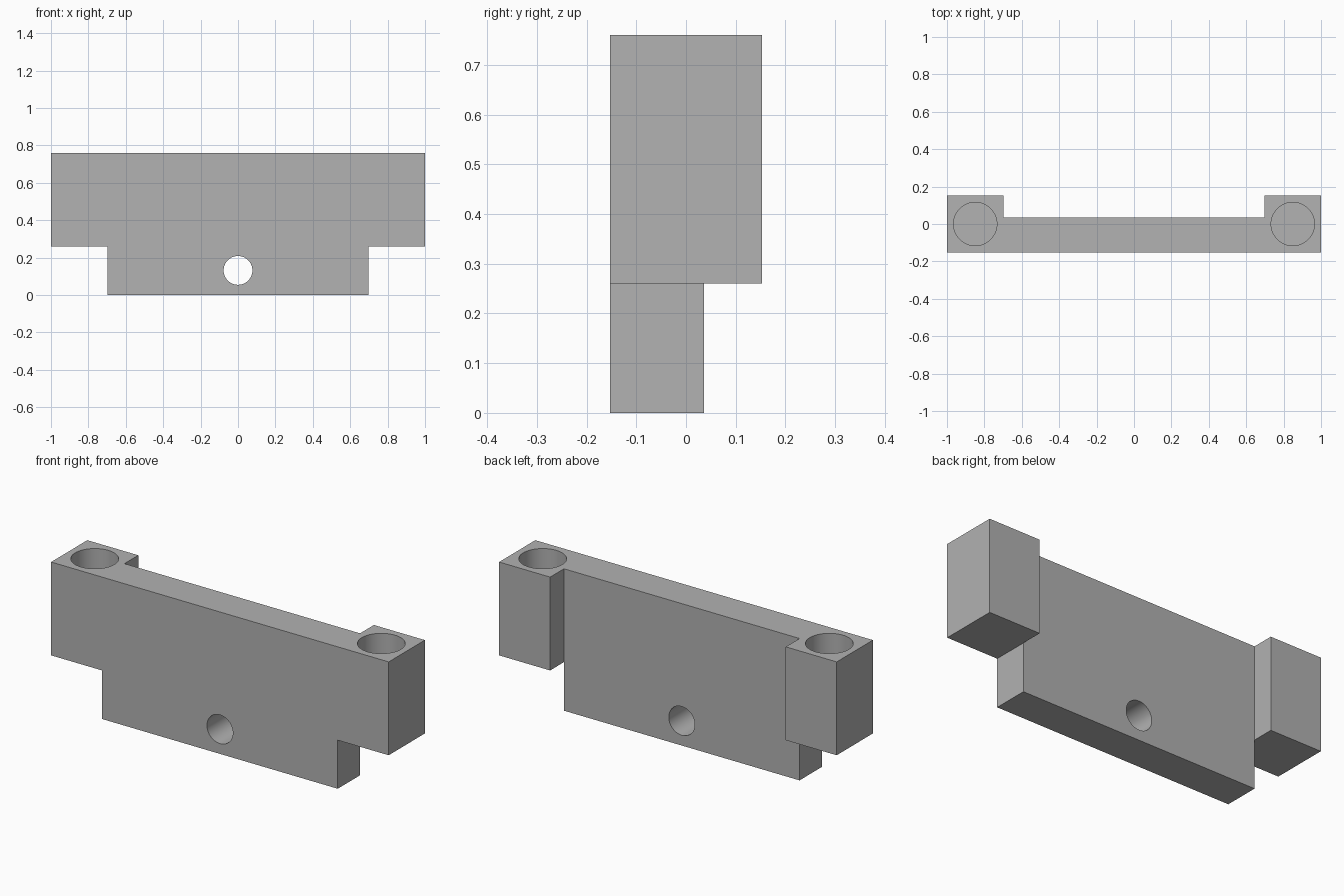
import bpy
import bmesh
import math
from mathutils import Vector

if "Cube" in bpy.data.objects:
    bpy.data.objects.remove(bpy.data.objects["Cube"], do_unlink=True)

TOP, STEP = 0.76, 0.26
FRONT, PLATE_BACK, LUG_BACK = -0.153, 0.036, 0.153
INNER = 0.698

grey = bpy.data.materials.new("plain grey")
grey.use_nodes = True
grey.diffuse_color = (0.445, 0.445, 0.445, 1)
grey.node_tree.nodes["Principled BSDF"].inputs["Base Color"].default_value = grey.diffuse_color


def prism(name, outline, depth):
    """Extrude a closed outline along a vector into a solid."""
    bm = bmesh.new()
    face = bm.faces.new([bm.verts.new(p) for p in outline])
    extruded = bmesh.ops.extrude_face_region(bm, geom=[face], use_keep_orig=True)
    moved = [e for e in extruded["geom"] if isinstance(e, bmesh.types.BMVert)]
    bmesh.ops.translate(bm, verts=moved, vec=Vector(depth))
    bmesh.ops.recalc_face_normals(bm, faces=bm.faces)
    mesh = bpy.data.meshes.new(name)
    bm.to_mesh(mesh)
    bm.free()
    mesh.materials.append(grey)
    obj = bpy.data.objects.new(name, mesh)
    bpy.context.collection.objects.link(obj)
    return obj


def circle(centre, radius, u, v, count=64):
    turns = [math.tau * i / count for i in range(count)]
    return [Vector(centre) + radius * (math.cos(t) * Vector(u) + math.sin(t) * Vector(v)) for t in turns]


def combine(target, tool, operation):
    mod = target.modifiers.new(tool.name, 'BOOLEAN')
    mod.object, mod.operation, mod.solver = tool, operation, 'EXACT'
    bpy.context.view_layer.objects.active = target
    bpy.ops.object.modifier_apply(modifier=mod.name)
    bpy.data.objects.remove(tool, do_unlink=True)


# Plate with a narrower lower tab
half = [(INNER, 0), (INNER, STEP), (1, STEP), (1, TOP)]
profile = half + [(-x, z) for x, z in reversed(half)]
bracket = prism("mounting_bracket", [(x, FRONT, z) for x, z in profile],
                (0, PLATE_BACK - FRONT, 0))

# End lugs, thicker toward the back
for side in (1, -1):
    corners = [(INNER, FRONT), (1, FRONT), (1, LUG_BACK), (INNER, LUG_BACK)]
    lug = prism("end_lug", [(side * x, y, STEP) for x, y in corners], (0, 0, TOP - STEP))
    combine(bracket, lug, 'UNION')

# Blind bores in the lug tops
for side in (1, -1):
    ring = circle((side * 0.849, 0, TOP - 0.4), 0.116, (1, 0, 0), (0, 1, 0))
    combine(bracket, prism("lug_bore", ring, (0, 0, 0.6)), 'DIFFERENCE')

# Through hole in the tab
ring = circle((0, FRONT - 0.1, 0.132), 0.077, (1, 0, 0), (0, 0, 1))
combine(bracket, prism("tab_hole", ring, (0, 0.5, 0)), 'DIFFERENCE')

# Merge coplanar faces and smooth only the bores
bm = bmesh.new()
bm.from_mesh(bracket.data)
bmesh.ops.remove_doubles(bm, verts=bm.verts, dist=0.0001)
bmesh.ops.dissolve_limit(bm, angle_limit=0.01, verts=bm.verts, edges=bm.edges)
bm.to_mesh(bracket.data)
bm.free()
bpy.ops.object.select_all(action='DESELECT')
bracket.select_set(True)
bpy.context.view_layer.objects.active = bracket
bpy.ops.object.shade_smooth_by_angle(angle=math.radians(30))
